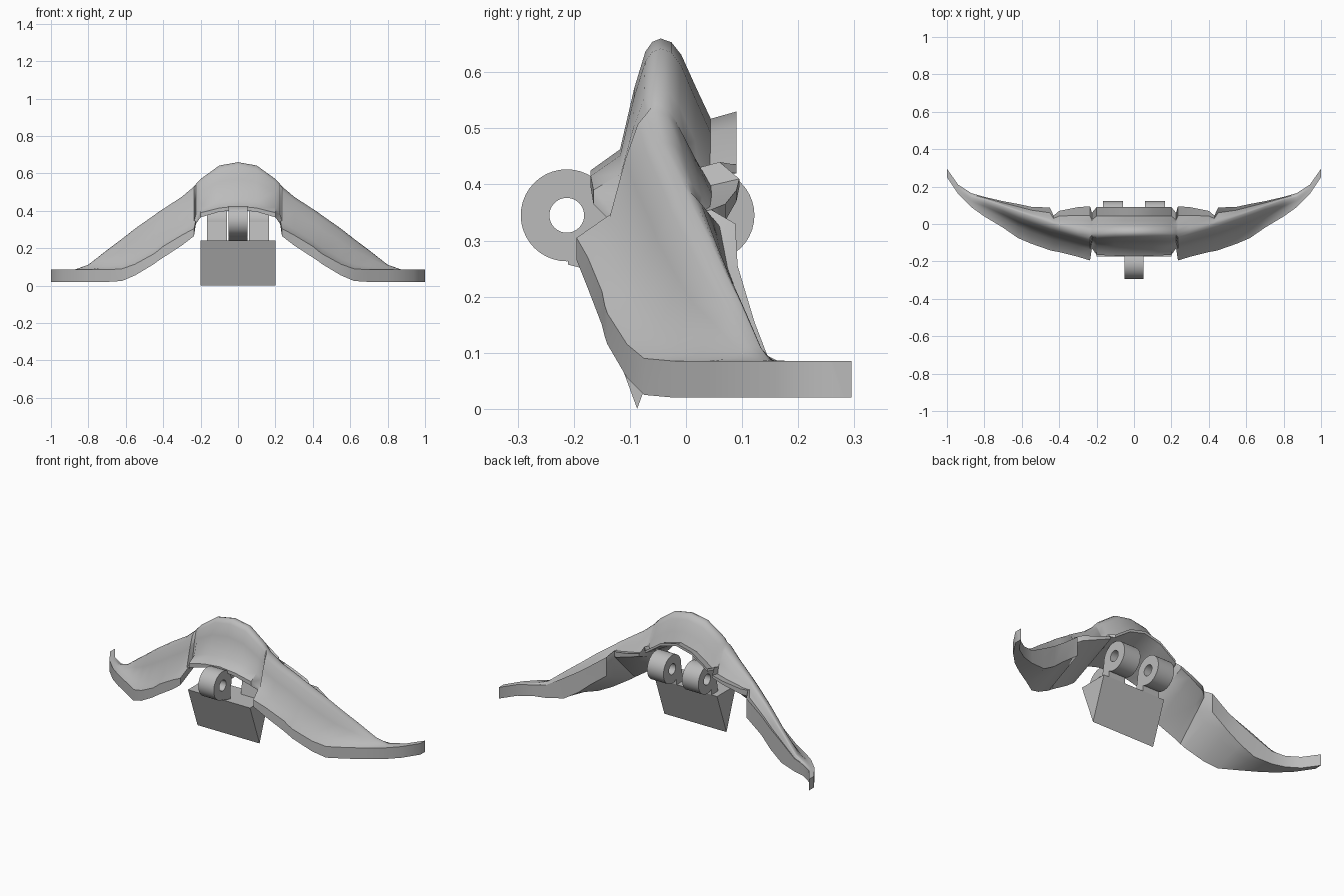
import bpy
import bmesh
from math import sin, cos, pi, radians

if "Cube" in bpy.data.objects:
    bpy.data.objects.remove(bpy.data.objects["Cube"], do_unlink=True)

grey = bpy.data.materials.new("plain grey")
grey.use_nodes = True
grey.diffuse_color = (0.5, 0.5, 0.5, 1)
grey.node_tree.nodes["Principled BSDF"].inputs["Base Color"].default_value = (0.5, 0.5, 0.5, 1)


def loft(name, sections, cyclic=False, smooth_angle=35):
    """Skin a row of closed sections; cap the ends, or join them when cyclic."""
    bm = bmesh.new()
    rings = [[bm.verts.new(point) for point in section] for section in sections]
    pairs = list(zip(rings, rings[1:]))
    if cyclic:
        pairs.append((rings[-1], rings[0]))
    else:
        bm.faces.new(rings[0])
        bm.faces.new(rings[-1])
    for first, second in pairs:
        count = len(first)
        for i in range(count):
            j = (i + 1) % count
            bm.faces.new((first[i], first[j], second[j], second[i]))
    bmesh.ops.recalc_face_normals(bm, faces=bm.faces[:])
    mesh = bpy.data.meshes.new(name)
    bm.to_mesh(mesh)
    bm.free()
    mesh.materials.append(grey)
    obj = bpy.data.objects.new(name, mesh)
    bpy.context.collection.objects.link(obj)
    bpy.ops.object.select_all(action="DESELECT")
    obj.select_set(True)
    bpy.context.view_layer.objects.active = obj
    bpy.ops.object.shade_smooth_by_angle(angle=radians(smooth_angle))
    return obj


def prism(name, profile, left, right):
    """Extrude a y-z profile along x."""
    return loft(name, [[(x, y, z) for y, z in profile] for x in (left, right)])


def tube(name, left, right, y, z, outer=0.082, inner=0.031, sides=40):
    """Hinge ring around the x axis."""
    sections = []
    for x, radius in ((left, outer), (right, outer), (right, inner), (left, inner)):
        angles = [2 * pi * i / sides for i in range(sides)]
        sections.append([(x, y + radius * cos(a), z + radius * sin(a)) for a in angles])
    return loft(name, sections, cyclic=True)


def wing_section(x, front, low, rim, ridge_y, ridge_z, back, lip, under):
    """Front rim, flat foot, steep rise, rounded ridge, flared back lip and underside."""
    width, height = ridge_y - front, ridge_z - rim
    depth, drop = back - ridge_y, ridge_z - lip
    profile = [(front, low), (front, rim)]
    for u, v in ((0.42, 0.16), (0.62, 0.62), (0.78, 0.9), (0.88, 0.975), (1, 1)):
        profile.append((front + u * width, rim + v * height))
    for u, v in ((0.14, 0.05), (0.27, 0.22), (0.47, 0.68), (0.66, 1.1), (1, 1)):
        profile.append((ridge_y + u * depth, ridge_z - v * drop))
    profile.append((back, under))
    profile.append((front + 0.7 * (back - front), low + 0.7 * (under - low)))
    return [(x, y, z) for y, z in profile]


# x, front y, rim bottom z, rim top z, ridge y, ridge z, back y, lip top z, lip bottom z
stations = [
    (0, -.17, .405, .425, -.045, .66, .09, .53, .515),
    (.1, -.17, .395, .415, -.045, .642, .09, .505, .49),
    (.2, -.165, .365, .39, -.05, .57, .09, .435, .42),
    (.225, -.13, .33, .35, -.052, .543, .06, .44, .425),
    (.235, -.195, .265, .305, -.055, .53, .095, .41, .395),
    (.3, -.175, .215, .27, -.04, .475, .09, .39, .37),
    (.4, -.15, .15, .21, -.01, .41, .07, .365, .335),
    (.43, -.145, .13, .185, 0, .39, .045, .355, .32),
    (.45, -.14, .115, .17, .005, .375, .088, .33, .22),
    (.55, -.105, .055, .115, .04, .305, .092, .255, .145),
    (.62, -.075, .025, .09, .065, .25, .107, .205, .085),
    (.7, -.02, .02, .085, .095, .19, .122, .155, .035),
    (.8, .04, .02, .085, .13, .112, .145, .095, .02),
    (.87, .09, .02, .085, .145, .087, .165, .085, .02),
    (.94, .16, .02, .085, .19, .085, .21, .085, .02),
    (1, .25, .02, .085, .275, .085, .295, .085, .02),
]

# Arched wing, mirrored by walking the stations outward on both sides
left_half = [wing_section(*row) for row in stations]
right_half = [wing_section(-row[0], *row[1:]) for row in stations[:0:-1]]
loft("wing_shell", right_half + left_half, smooth_angle=45)

# Wedge-shaped keel
prism("keel_wedge", [(-.087, 0), (-.175, .24), (0, .24)], -.2, .2)

# Front hinge ring and its foot
hinge_z = .345
tube("front_hinge", -.05, .05, -.2125, hinge_z)
prism("front_hinge_foot", [(-.21, .257), (-.14, .24), (-.14, .31), (-.21, .27)], -.05, .05)

# Pair of rear hinge rings with feet reaching to the keel
for side, sign in (("left", 1), ("right", -1)):
    inner_x, outer_x = sign * .06, sign * .165
    tube("rear_hinge_" + side, inner_x, outer_x, .04, hinge_z)
    prism("rear_hinge_foot_" + side, [(-.06, .24), (0, .24), (0, .35), (-.04, .35)], inner_x, outer_x)
